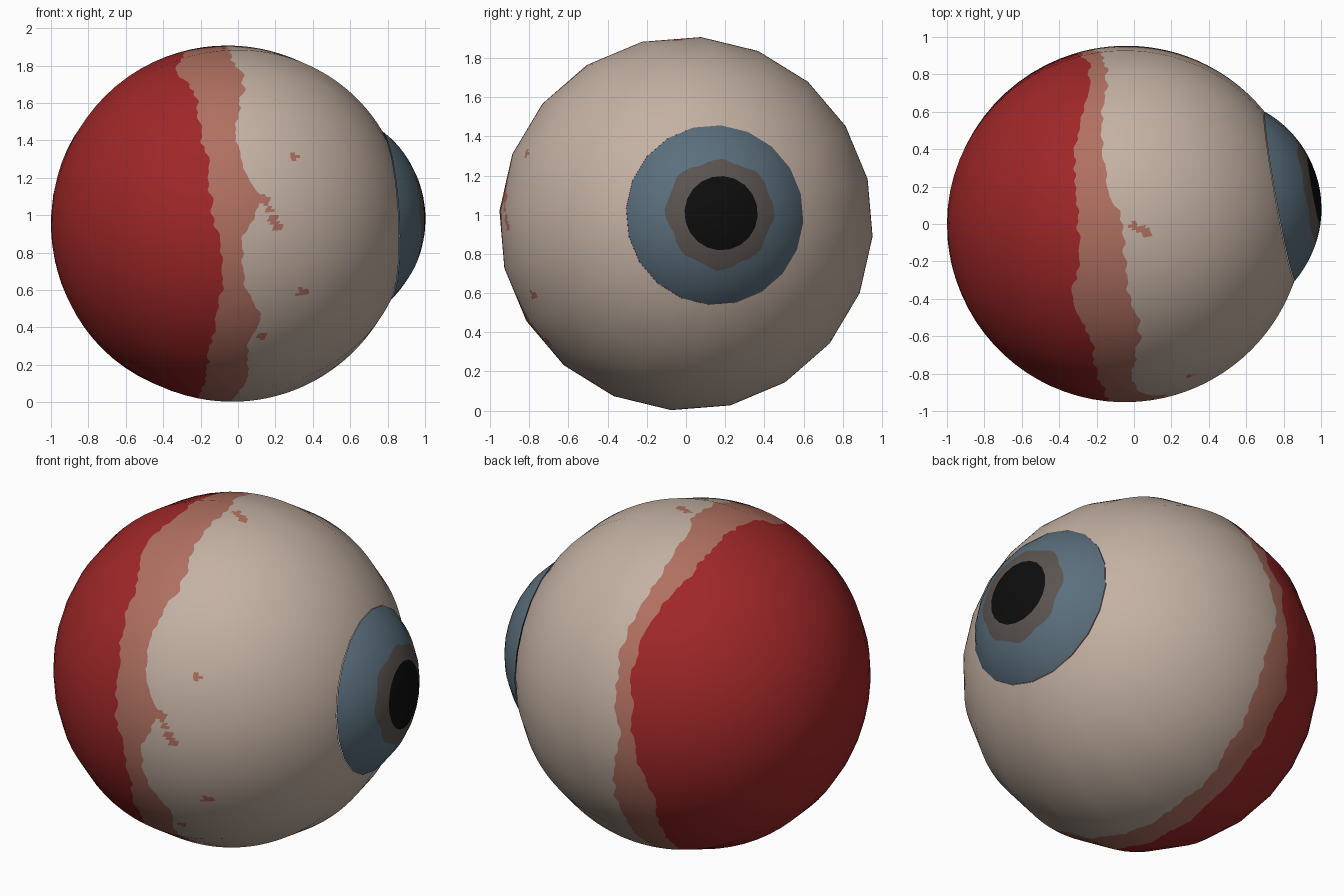
import bpy, math
from mathutils import Vector, noise

if "Cube" in bpy.data.objects:
    bpy.data.objects.remove(bpy.data.objects["Cube"])

COLS = 360                                  # fine columns laid over 20 flat sides
SIDES, ROLL = 20, math.radians(-4)
CENTRE = Vector((-0.045, 0, 0.955))
R = 0.955                                   # eyeball radius
DOME_R, DOME_A, RIM = 0.6, 0.455, 0.46      # cornea dome radius, its centre along the axis, rim radius

# Gaze axis and the two directions across it
U = Vector((0.983, 0.175, 0.052)).normalized()
E1 = (Vector((0, 1, 0)) - U * U.y).normalized()
E2 = U.cross(E1)


def lin(c):
    c /= 255
    return c / 12.92 if c <= 0.04045 else ((c + 0.055) / 1.055) ** 2.4


def material(name, rgb):
    m = bpy.data.materials.new(name)
    m.diffuse_color = (*[lin(c) for c in rgb], 1)
    m.use_nodes = True
    m.node_tree.nodes["Principled BSDF"].inputs["Base Color"].default_value = m.diffuse_color
    return m


red = material("deep_red", (160, 39, 40))
pink = material("faded_pink", (176, 112, 97))
pale = material("pale_white", (196, 177, 163))
blue = material("iris_blue", (91, 111, 125))
grey = material("iris_inner_grey", (91, 84, 80))
black = material("pupil_black", (13, 13, 13))


def spoke(phi):
    return E1 * math.cos(phi) + E2 * math.sin(phi)


def side_factor(phi):
    """Pulls a circle in to the flat sides of a polygon."""
    step = 2 * math.pi / SIDES
    d = (phi - ROLL) % step - step / 2
    return math.cos(step / 2) / math.cos(d)


def ball_point(t, phi):
    n = U * math.cos(t) + spoke(phi) * math.sin(t)
    p = CENTRE + R * (U * math.cos(t) + spoke(phi) * math.sin(t) * side_factor(phi))
    return p, n


def dome_point(r, phi):
    h = math.sqrt(DOME_R ** 2 - r * r)
    n = (U * h + spoke(phi) * r).normalized()
    return CENTRE + U * (DOME_A + h) + spoke(phi) * r * side_factor(phi), n


def build(name, rows, mats, pole_first, rule):
    """Joins rows of points into a skin, with one pole at the start or end."""
    pts, nors, faces, ids = [], [], [], []
    grid = []
    for row in rows:
        grid.append([len(pts) + j for j in range(len(row))])
        for p, n in row:
            pts.append(p)
            nors.append(n)
    for i in range(len(grid) - 1):
        a, b = grid[i], grid[i + 1]
        for j in range(COLS):
            k = (j + 1) % COLS
            if len(a) == 1:
                f = (a[0], b[k], b[j])
            elif len(b) == 1:
                f = (a[j], a[k], b[0])
            else:
                f = (a[j], a[k], b[k], b[j])
            faces.append(f)
            mid = sum((pts[v] for v in f), Vector()) / len(f)
            ids.append(rule(i, mid))
    me = bpy.data.meshes.new(name)
    me.from_pydata(pts, [], faces)
    for m in mats:
        me.materials.append(m)
    for poly, m in zip(me.polygons, ids):
        poly.material_index = m
        poly.use_smooth = True
    me.update()
    me.normals_split_custom_set_from_vertices(nors)   # round shading over flat sides
    ob = bpy.data.objects.new(name, me)
    bpy.context.collection.objects.link(ob)
    return ob


# Ragged colour edges: angle around x, x of the red edge, x of the pink edge
EDGES = [(0, -.30, -.21), (30, -.24, -.14), (50, -.27, -.17), (65, -.32, -.17),
         (78, -.31, -.15), (90, -.30, -.06), (102, -.28, -.05), (115, -.35, -.03),
         (121, -.31, .03), (130, -.23, .03), (148, -.19, -.02), (162, -.16, .03),
         (172, -.14, .13), (180, -.13, .06), (190, -.08, .02), (202, -.08, .05),
         (213, -.12, .13), (223, -.15, .05), (240, -.17, .05), (270, -.22, -.05),
         (300, -.28, -.13), (320, -.33, -.14), (338, -.37, -.15), (360, -.30, -.21)]


def edge_x(p, which):
    ang = math.degrees(math.atan2(p.z - CENTRE.z, p.y)) % 360
    for a, b in zip(EDGES, EDGES[1:]):
        if a[0] <= ang <= b[0]:
            f = (ang - a[0]) / (b[0] - a[0])
            x = a[which] + (b[which] - a[which]) * f
            break
    q = Vector((which * 7, p.y, p.z))
    return x + 0.02 * noise.noise(q * 9) + 0.02 * noise.noise(q * 22)


def edge_t(phi, which):
    """Polar angle at which this column meets the colour edge."""
    t = math.pi / 2
    for _ in range(6):
        p, _n = ball_point(t, phi)
        a = (edge_x(p, which) - CENTRE.x - R * math.sin(t) * spoke(phi).x) / (U.x * R)
        t = math.acos(max(-1, min(1, a)))
    return t


phis = [ROLL + 2 * math.pi * j / COLS for j in range(COLS)]
rim_t = math.asin(RIM / R)
marks = [(math.pi, edge_t(p, 1), edge_t(p, 2), rim_t) for p in phis]

# Eyeball: red back, pink band, pale front
COUNTS = (16, 4, 40)
rows = [[ball_point(math.pi, 0)]]
for zone, n in enumerate(COUNTS):
    for s in range(1, n + 1):
        rows.append([ball_point(m[zone] + (m[zone + 1] - m[zone]) * s / n, p)
                     for m, p in zip(marks, phis)])

# Pink specks and a small vein on the pale part: x, y, z, size
SPECKS = [Vector(s) for s in ((.14, -.92, 1.08), (.165, -.92, 1.03), (.19, -.92, .98), (.21, -.92, .94),
                              (0, -.01, 1.9), (.04, -.03, 1.9), (.07, -.05, 1.9),
                              (.34, -.79, .585), (.37, -.78, .585), (.3, -.82, 1.31),
                              (.13, -.71, .35))]


def ball_rule(i, mid):
    if i < COUNTS[0]:
        return 0
    if i < COUNTS[0] + COUNTS[1]:
        return 1
    return 1 if any((mid - s).length < 0.026 for s in SPECKS) else 2


build("eyeball", rows, (red, pink, pale), True, ball_rule)

# Cornea dome: blue iris, uneven grey inner ring, black pupil
def inner_r(phi):
    return 0.278 + 0.008 * math.cos(8 * phi) + 0.006 * math.sin(3 * phi)


rows = []
for s in range(7):
    rows.append([dome_point(RIM + (inner_r(p) - RIM) * s / 6, p) for p in phis])
for s in range(1, 4):
    rows.append([dome_point(inner_r(p) + (0.19 - inner_r(p)) * s / 3, p) for p in phis])
for s in range(1, 4):
    rows.append([dome_point(0.19 * (1 - s / 4), p) for p in phis])
rows.append([dome_point(0, 0)])
build("iris_and_pupil", rows, (blue, grey, black), False,
      lambda i, mid: 0 if i < 6 else 1 if i < 9 else 2)
